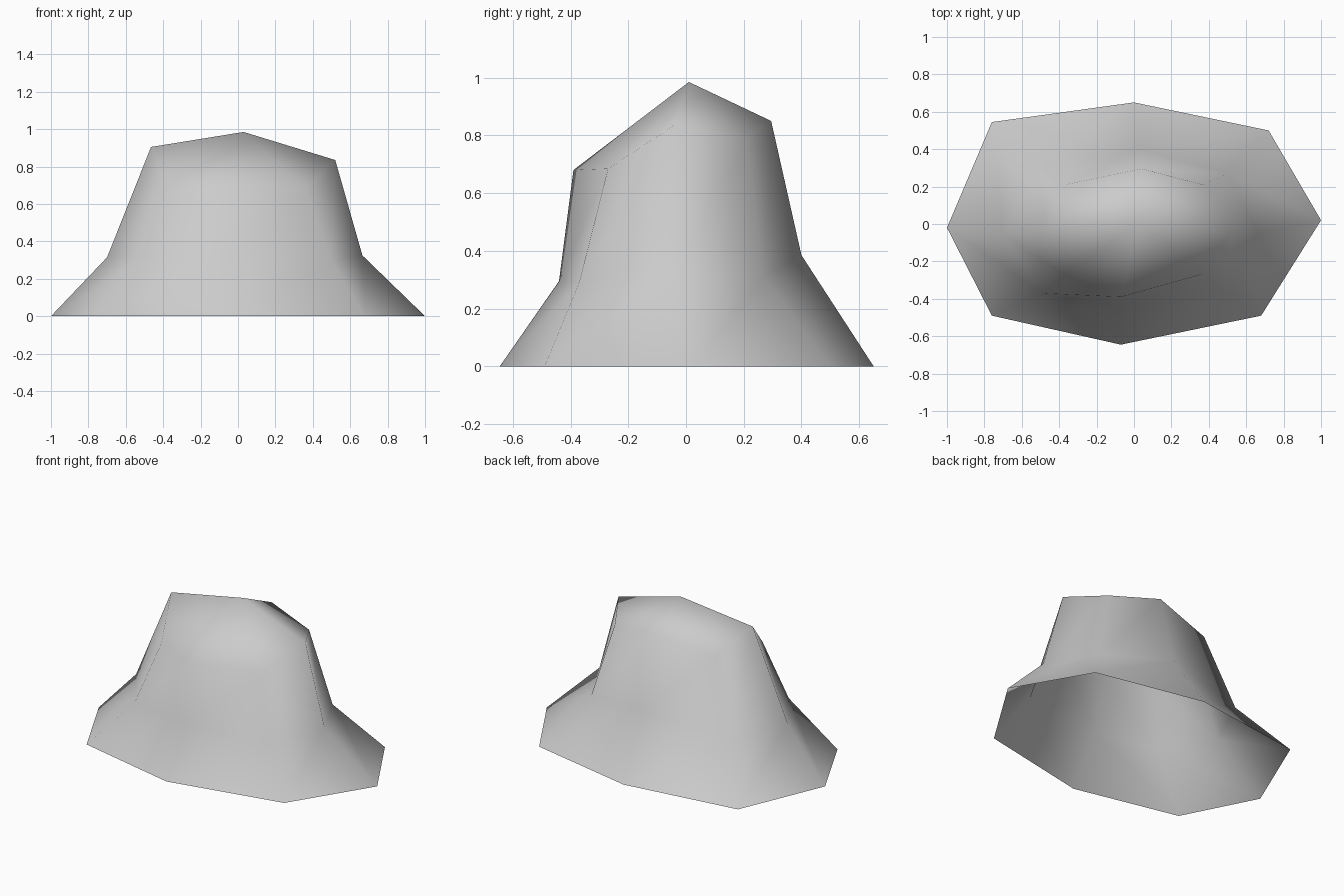
import bpy
import bmesh

default_cube = bpy.data.objects.get("Cube")
if default_cube:
    bpy.data.objects.remove(default_cube, do_unlink=True)


def make_material(name, colour):
    material = bpy.data.materials.new(name)
    material.use_nodes = True
    material.diffuse_color = colour
    shader = next(n for n in material.node_tree.nodes if n.type == "BSDF_PRINCIPLED")
    shader.inputs["Base Color"].default_value = colour
    shader.inputs["Roughness"].default_value = 0.9
    return material


def bridge_rings(bm, lower, upper):
    """Join two rings of equal length with a band of quads."""
    count = len(lower)
    for i in range(count):
        j = (i + 1) % count
        bm.faces.new((lower[i], lower[j], upper[j], upper[i]))


def build_boulder(name, profiles, peak, material):
    """Stack irregular rings and close them with a fan at the peak."""
    bm = bmesh.new()
    rings = [[bm.verts.new(point) for point in ring] for ring in profiles]
    for lower, upper in zip(rings, rings[1:]):
        bridge_rings(bm, lower, upper)
    tip = bm.verts.new(peak)
    crown = rings[-1]
    for i, vert in enumerate(crown):
        bm.faces.new((vert, crown[(i + 1) % len(crown)], tip))
    bm.normal_update()
    for face in bm.faces:
        face.smooth = True

    mesh = bpy.data.meshes.new(name)
    bm.to_mesh(mesh)
    bm.free()
    mesh.materials.append(material)
    boulder = bpy.data.objects.new(name, mesh)
    bpy.context.scene.collection.objects.link(boulder)
    return boulder


# Rings run anticlockwise from the left side (+x)
# Wide open foot on the ground
foot = [(1, .02, 0), (.72, .5, 0), (0, .65, 0), (-.76, .545, 0),
        (-1, -.02, 0), (-.76, -.49, 0), (-.07, -.645, 0), (.68, -.49, 0)]

# Waist where the flared skirt meets the steep sides
waist = [(.665, -.05, .325), (.5, .27, .31), (.03, .4, .385), (-.52, .32, .3),
         (-.7, -.06, .315), (-.49, -.37, .31), (-.07, -.44, .295), (.5, -.37, .29)]

# Shoulder below the peak
shoulder = [(.52, -.04, .835), (.37, .21, .79), (.04, .295, .85), (-.37, .21, .78),
            (-.465, -.03, .905), (-.37, -.27, .685), (-.07, -.39, .68), (.36, -.27, .685)]

stone = make_material("stone grey", (.6, .6, .6, 1))
build_boulder("boulder", [foot, waist, shoulder], (.03, .01, .985), stone)
